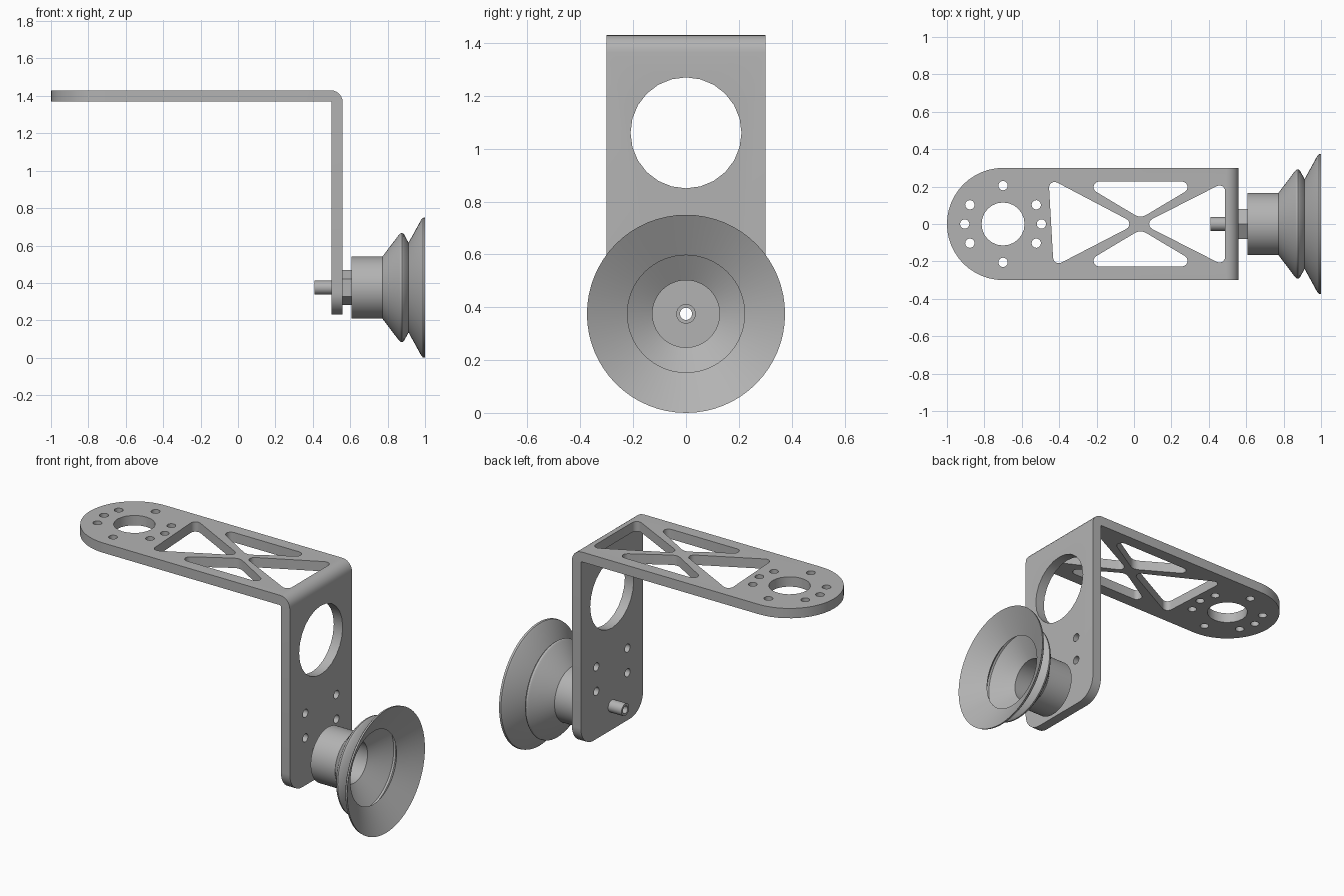
import bpy, bmesh, math
from mathutils import Vector

old = bpy.data.objects.get("Cube")
if old:
    bpy.data.objects.remove(old, do_unlink=True)

GREY = (0.45, 0.45, 0.45, 1)
mat = bpy.data.materials.new("plain grey")
mat.use_nodes = True
mat.diffuse_color = GREY
mat.node_tree.nodes["Principled BSDF"].inputs["Base Color"].default_value = GREY

AXIS_Z = 0.375   # height of the suction cup axis


def make_object(name, bm):
    bmesh.ops.recalc_face_normals(bm, faces=bm.faces)
    mesh = bpy.data.meshes.new(name)
    bm.to_mesh(mesh)
    bm.free()
    mesh.materials.append(mat)
    obj = bpy.data.objects.new(name, mesh)
    bpy.context.collection.objects.link(obj)
    return obj


def select(obj):
    bpy.ops.object.select_all(action='DESELECT')
    obj.select_set(True)
    bpy.context.view_layer.objects.active = obj


def smooth(obj):
    select(obj)
    bpy.ops.object.shade_smooth_by_angle(angle=math.radians(30))


def circle(u, v, r, n=24):
    return [(u + r * math.cos(math.tau * i / n), v + r * math.sin(math.tau * i / n))
            for i in range(n)]


def rounded(corners, steps=6):
    """Polygon from (u, v, radius) corners with tangent arcs."""
    out = []
    for i, (u, v, r) in enumerate(corners):
        p = Vector((u, v))
        a = (Vector(corners[i - 1][:2]) - p).normalized()
        b = (Vector(corners[(i + 1) % len(corners)][:2]) - p).normalized()
        if r == 0:
            out.append(p)
            continue
        half = a.angle(b) / 2
        centre = p + (a + b).normalized() * (r / math.sin(half))
        reach = r / math.tan(half)
        s, e = p + a * reach - centre, p + b * reach - centre
        start = math.atan2(s.y, s.x)
        turn = (math.atan2(e.y, e.x) - start + math.pi) % math.tau - math.pi
        for k in range(steps + 1):
            t = start + turn * k / steps
            out.append(centre + Vector((math.cos(t), math.sin(t))) * r)
    return out


def add_prism(bm, points, axis, lo, hi):
    place = {'x': lambda u, v, w: (w, u, v),
             'y': lambda u, v, w: (u, w, v),
             'z': lambda u, v, w: (u, v, w)}[axis]
    rings = [[bm.verts.new(place(u, v, w)) for u, v in points] for w in (lo, hi)]
    bm.faces.new(rings[0])
    bm.faces.new(rings[1])
    n = len(points)
    for i in range(n):
        j = (i + 1) % n
        bm.faces.new((rings[0][i], rings[0][j], rings[1][j], rings[1][i]))


def boolean(target, operation, prisms):
    bm = bmesh.new()
    for prism in prisms:
        add_prism(bm, *prism)
    cutter = make_object("cutter", bm)
    cutter.hide_render = True
    mod = target.modifiers.new("cut", 'BOOLEAN')
    mod.operation, mod.object, mod.solver = operation, cutter, 'EXACT'
    select(target)
    bpy.ops.object.modifier_apply(modifier=mod.name)
    bpy.data.objects.remove(cutter, do_unlink=True)


def lathe(name, loop, segments=64):
    """Closed (x, radius) loop turned about the cup axis."""
    bm = bmesh.new()
    rings = []
    for s in range(segments):
        t = math.tau * s / segments
        rings.append([bm.verts.new((x, r * math.sin(t), AXIS_Z + r * math.cos(t)))
                      for x, r in loop])
    n = len(loop)
    for s in range(segments):
        a, b = rings[s], rings[(s + 1) % segments]
        for i in range(n):
            j = (i + 1) % n
            bm.faces.new((a[i], a[j], b[j], b[i]))
    obj = make_object(name, bm)
    smooth(obj)
    return obj


# Bent bracket: L profile across the full width
bm = bmesh.new()
add_prism(bm, rounded([(-1.1, 1.43, 0), (0.56, 1.43, 0.065), (0.56, 0.1, 0),
                       (0.50, 0.1, 0), (0.50, 1.37, 0.008), (-1.1, 1.37, 0)]),
          'y', -0.3, 0.3)
bracket = make_object("bracket", bm)

# Round arm end, then rounded lower corners of the upright
ARM = -0.7
arm_end = [(ARM + 0.3 * math.cos(t), 0.3 * math.sin(t))
           for t in (math.pi / 2 + math.pi * i / 24 for i in range(25))]
arm_outline = [(0.8, 0.4), (ARM, 0.4)] + arm_end + [(ARM, -0.4), (0.8, -0.4)]
boolean(bracket, 'INTERSECT', [(arm_outline, 'z', 0, 2)])
boolean(bracket, 'INTERSECT', [(rounded([(-0.4, 0.23, 0), (-0.4, 1.6, 0),
                                         (0.4, 1.6, 0), (0.4, 0.23, 0)]), 'x', -2, 2)])
corners = []
for side in (-1, 1):
    arc = [(side * (0.18 + 0.12 * math.sin(t)), 0.35 - 0.12 * math.cos(t))
           for t in (math.pi / 2 * i / 8 for i in range(9))]
    corners.append((arc + [(side * 0.4, 0.35), (side * 0.4, 0.1), (side * 0.18, 0.1)],
                    'x', 0.4, 0.7))
boolean(bracket, 'DIFFERENCE', corners)

# Arm openings: bearing hole, bolt circle and cross-braced windows
arm_cuts = [circle(ARM, 0, 0.115)]
for deg in (0, 30, 90, 150, 180, 210, 270, 330):
    t = math.radians(deg)
    arm_cuts.append(circle(ARM + 0.205 * math.cos(t), 0.205 * math.sin(t), 0.025, 16))
arm_cuts.append(rounded([(-0.457, 0.246, 0.03), (0.01, 0, 0.03), (-0.43, -0.228, 0.03)]))
arm_cuts.append(rounded([(0.487, 0.225, 0.03), (0.045, 0, 0.03), (0.487, -0.225, 0.03)]))
for side in (-1, 1):
    arm_cuts.append(rounded([(-0.295, side * 0.227, 0.03), (0.365, side * 0.227, 0.03),
                             (0.035, side * 0.03, 0.06)]))
boolean(bracket, 'DIFFERENCE', [(c, 'z', 1.3, 1.5) for c in arm_cuts])

# Upright openings: large hole, four bolt holes, stem hole
up_cuts = [circle(0, 1.06, 0.21), circle(0, AXIS_Z, 0.032, 16)]
up_cuts += [circle(y, z, 0.025, 16) for y in (-0.15, 0.15) for z in (0.52, 0.67)]
boolean(bracket, 'DIFFERENCE', [(c, 'x', 0.45, 0.6) for c in up_cuts])
smooth(bracket)

# Hollow stem, hex nut and bellows suction cup
lathe("stem", [(0.41, 0.023), (0.41, 0.037), (0.69, 0.037), (0.69, 0.023)], 32)
lathe("hex_nut", [(0.56, 0.03), (0.56, 0.094), (0.607, 0.094), (0.607, 0.03)], 6)
lathe("suction_cup", [
    (0.607, 0.03), (0.607, 0.166), (0.772, 0.166),
    (0.860, 0.282), (0.868, 0.290), (0.878, 0.292), (0.887, 0.286),
    (0.912, 0.240), (0.980, 0.364), (0.988, 0.373), (1.0, 0.375),
    (0.915, 0.222), (0.880, 0.265), (0.868, 0.262),
    (0.786, 0.127), (0.68, 0.127), (0.68, 0.03)])
